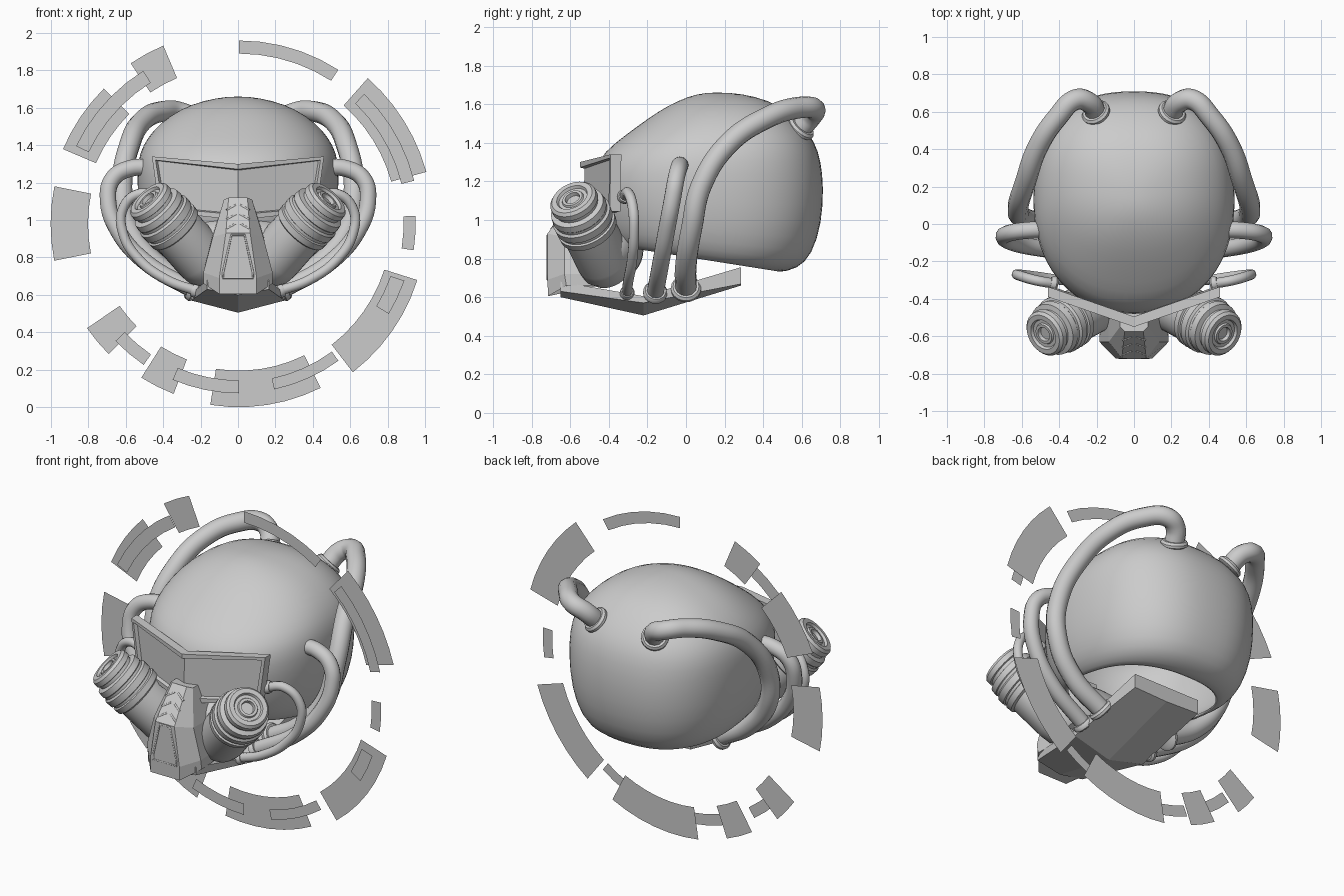
import bpy, bmesh, math
from mathutils import Vector, Matrix

if "Cube" in bpy.data.objects:
    bpy.data.objects.remove(bpy.data.objects["Cube"])


def finish(name, bm, smooth=None):
    bmesh.ops.recalc_face_normals(bm, faces=bm.faces)
    me = bpy.data.meshes.new(name)
    bm.to_mesh(me)
    bm.free()
    ob = bpy.data.objects.new(name, me)
    bpy.context.collection.objects.link(ob)
    if smooth:
        bpy.ops.object.select_all(action='DESELECT')
        ob.select_set(True)
        bpy.context.view_layer.objects.active = ob
        bpy.ops.object.shade_smooth_by_angle(angle=math.radians(smooth))
    return ob


def loft(name, rings, cap_start=True, cap_end=True, smooth=None):
    bm = bmesh.new()
    vs = [[bm.verts.new(p) for p in r] for r in rings]
    n = len(rings[0])
    for a, b in zip(vs, vs[1:]):
        for i in range(n):
            bm.faces.new((a[i], a[(i + 1) % n], b[(i + 1) % n], b[i]))
    if cap_start:
        bm.faces.new(vs[0])
    if cap_end:
        bm.faces.new(vs[-1])
    return finish(name, bm, smooth)


def lathe(name, base, axis, profile, n=32):
    rot = Vector(axis).to_track_quat('Z', 'Y')
    rings = [[Vector(base) + rot @ Vector((r * math.cos(2 * math.pi * i / n),
                                           r * math.sin(2 * math.pi * i / n), t))
              for i in range(n)] for r, t in profile]
    return loft(name, rings, smooth=35)


def tube(name, pts, radius, cyclic=False, poly=False):
    cu = bpy.data.curves.new(name, 'CURVE')
    cu.dimensions = '3D'
    cu.bevel_depth = radius
    cu.bevel_resolution = 4
    cu.resolution_u = 8
    cu.use_fill_caps = True
    sp = cu.splines.new('POLY' if poly else 'BEZIER')
    if poly:
        sp.points.add(len(pts) - 1)
        for p, c in zip(sp.points, pts):
            p.co = (*c, 1)
    else:
        sp.bezier_points.add(len(pts) - 1)
        for p, c in zip(sp.bezier_points, pts):
            p.co = c
            p.handle_left_type = p.handle_right_type = 'AUTO'
    sp.use_cyclic_u = cyclic
    ob = bpy.data.objects.new(name, cu)
    bpy.context.collection.objects.link(ob)
    return ob


# Helmet shell: (z front, z back, y front, y back, half width)
levels = [(.86, .725, -.36, .47, .39), (.885, .745, -.40, .58, .44), (.94, .82, -.44, .655, .485),
          (1.04, .98, -.47, .705, .525), (1.17, 1.17, -.49, .716, .54), (1.31, 1.31, -.465, .70, .54),
          (1.40, 1.40, -.37, .67, .51), (1.48, 1.48, -.26, .615, .455), (1.56, 1.56, -.15, .53, .365),
          (1.62, 1.62, -.04, .43, .25), (1.655, 1.655, .06, .29, .11), (1.66, 1.66, .14, .18, .02)]
rings = []
for zf, zb, yf, yb, w in levels:
    ring = []
    for i in range(40):
        a = 2 * math.pi * i / 40
        c, s = math.cos(a), math.sin(a)
        e = .93 if s < 0 else .82
        x = math.copysign(abs(c) ** e, c) * w
        u = math.copysign(abs(s) ** e, s)
        ring.append((x, (yf + yb) / 2 + u * (yb - yf) / 2, zf + (zb - zf) * (u + 1) / 2))
    rings.append(ring)
shell = loft("helmet_shell", rings, cap_start=False, smooth=60)
sol = shell.modifiers.new("thickness", 'SOLIDIFY')
sol.thickness = .02
sol.offset = -1
sub = shell.modifiers.new("smooth", 'SUBSURF')
sub.levels = sub.render_levels = 1

# Inner face mask behind the filters
bm = bmesh.new()
bmesh.ops.create_uvsphere(bm, u_segments=32, v_segments=16, radius=1,
                          matrix=Matrix.Translation((0, -.38, .85)) @ Matrix.Diagonal((.34, .16, .17, 1)))
finish("face_mask", bm, 60)

# Visor: two angled panes with a raised rim
bm = bmesh.new()
P = [bm.verts.new(c) for c in ((-.46, -.39, 1.34), (0, -.55, 1.30), (.46, -.39, 1.34),
                               (.42, -.395, 1.045), (0, -.55, 1.0), (-.42, -.395, 1.045))]
front = [bm.faces.new((P[0], P[5], P[4], P[1])), bm.faces.new((P[1], P[4], P[3], P[2]))]
back = [bm.verts.new(v.co + Vector((0, .055, 0))) for v in P]
for i in range(6):
    j = (i + 1) % 6
    bm.faces.new((P[i], P[j], back[j], back[i]))
bm.faces.new((back[0], back[1], back[4], back[5]))
bm.faces.new((back[1], back[2], back[3], back[4]))
bmesh.ops.recalc_face_normals(bm, faces=bm.faces)
bmesh.ops.inset_region(bm, faces=front, thickness=.028)
bmesh.ops.inset_region(bm, faces=front, thickness=.006, depth=-.022)
finish("visor", bm)


# Muzzle guard
def section(z, zfront, xb, yb, xm, ym, xf, yf):
    half = [(xb, yb, z), (xm, ym, z), (xf, yf, zfront)]
    return half + [(-x, y, c) for x, y, c in reversed(half)]


loft("muzzle_guard", [section(.66, .605, .175, -.45, .185, -.62, .10, -.715),
                      section(.72, .69, .175, -.45, .185, -.63, .10, -.718),
                      section(.91, .93, .14, -.42, .135, -.63, .065, -.718),
                      section(1.11, 1.12, .075, -.42, .075, -.55, .05, -.575)])
tube("muzzle_trapezoid_trim", [(-.035, -.716, .92), (.035, -.716, .92), (.08, -.716, .72),
                               (.08, -.716, .69), (-.08, -.716, .69), (-.08, -.716, .72)],
     .006, cyclic=True, poly=True)
for s in (1, -1):
    for z in (.965, 1.015, 1.065):
        y = -.714 + (z - .93) * .143 / .19
        tube("muzzle_vent", [(s * .012, y + .011, z + .015), (s * .06, y - .009, z - .012)], .006, poly=True)

# Chin plate: (y, half width, top, edge bottom, centre bottom)
rings = []
for y, w, zt, ze, zc in ((-.65, .165, .68, .63, .60), (-.22, .25, .605, .57, .505), (.285, .23, .755, .668, .66)):
    rings.append([(-w, y, zt), (0, y, zt), (w, y, zt), (w, y, ze), (0, y, zc), (-w, y, ze)])
loft("chin_plate", rings)

# Filters and hoses on both sides
filter_profile = [(.06, -.10), (.11, -.085), (.138, -.04), (.145, .02), (.142, .23), (.156, .24), (.158, .275),
                  (.148, .28), (.148, .295), (.158, .30), (.158, .34), (.146, .35), (.146, .365),
                  (.15, .37), (.145, .405), (.118, .412), (.118, .43), (.128, .435), (.126, .465),
                  (.112, .48), (.085, .48), (.078, .465), (.06, .465), (.055, .475), (.04, .475),
                  (.036, .455)]
hoses = {
    "rear_hose": (.056, [(.2, .59, 1.47), (.24, .65, 1.54), (.31, .665, 1.575), (.41, .57, 1.58), (.51, .42, 1.53),
                         (.58, .225, 1.40), (.62, .08, 1.18), (.585, .03, .96), (.44, .0, .77), (.23, 0, .64)]),
    "middle_hose": (.045, [(.44, -.03, 1.28), (.58, -.035, 1.275), (.67, -.05, 1.22), (.695, -.07, 1.11),
                           (.645, -.1, .95), (.5, -.13, .78), (.23, -.16, .62)]),
    "front_hose": (.027, [(.42, -.32, 1.12), (.53, -.3, 1.14), (.615, -.275, 1.06), (.615, -.27, .93),
                          (.53, -.28, .79), (.38, -.3, .68), (.22, -.305, .62)]),
}
for s in (1, -1):
    lathe("filter", (s * .185, -.42, .785), (s * .29, -.165, .32), filter_profile)
    for name, (r, pts) in hoses.items():
        pts = [Vector((s * x, y, z)) for x, y, z in pts]
        tube(name, pts, r)
        for a, b in ((pts[0], pts[1]), (pts[-1], pts[-2])):
            d = (b - a).normalized()
            lathe(name + "_collar", a + d * .02, d,
                  [(r * 1.1, -.03), (r * 1.4, -.02), (r * 1.4, -.005), (r * 1.2, .008), (r * .95, .008)], 20)

# Flat broken ring, two layers: (inner radius, outer radius, start, end)
narrow = [(.91, .98, 57.2, 90), (.895, .965, 13.8, 46), (.88, .945, -8.6, 2.6), (.857, .935, -31, -19),
          (.845, .905, -78, -54), (.837, .906, -113, -90), (.842, .91, -136.5, -124), (.89, .965, 122, 154.5)]
wide = [(.845, 1.04, 15.5, 48.5), (.815, 1.0, -52.5, -17.5), (.785, .98, -99, -63.5),
        (.777, .974, -122.4, -111), (.774, .985, -145.5, -135), (.807, 1.007, 168.5, 191.3),
        (.83, 1.022, 135, 157), (.847, 1.035, 113, 124)]
for y, arcs in ((.05, narrow), (.09, wide)):
    for r0, r1, a0, a1 in arcs:
        bm = bmesh.new()
        n = max(2, round((a1 - a0) / 6))
        prev = None
        for i in range(n + 1):
            a = math.radians(a0 + (a1 - a0) * i / n)
            cur = [bm.verts.new((r * math.cos(a) + .005, y, .98 + r * math.sin(a))) for r in (r0, r1)]
            if prev:
                bm.faces.new((prev[0], prev[1], cur[1], cur[0]))
            prev = cur
        finish("ring_segment", bm)
